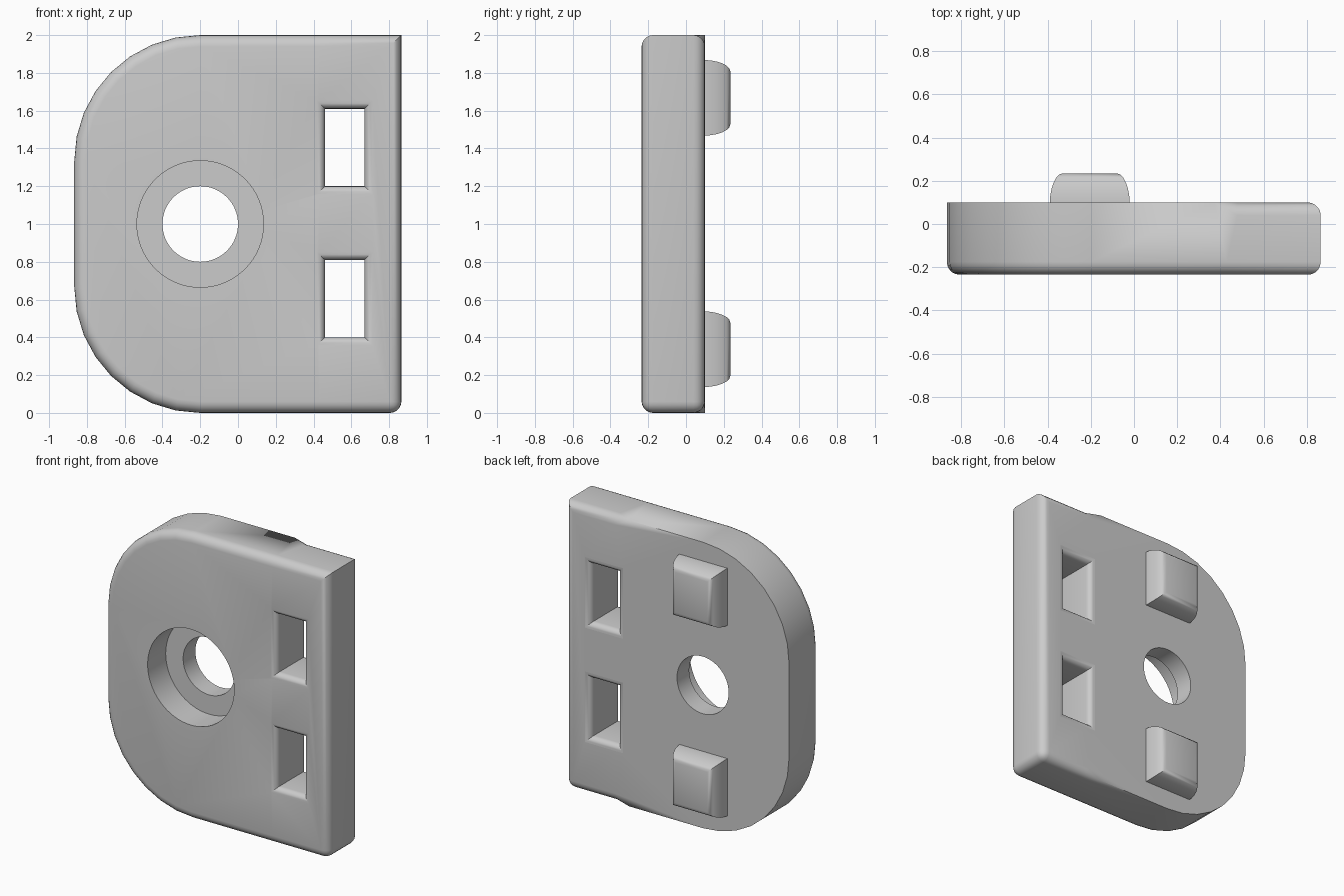
import bpy, bmesh, math

cube = bpy.data.objects.get("Cube")
if cube:
    bpy.data.objects.remove(cube)

FRONT, BACK, RIGHT = -0.235, 0.1, 0.865
RADIUS, FILLET, STEP_X = 0.667, 0.06, 0.43
BORE_X, BORE_Z = -0.2, 1.0

grey = bpy.data.materials.new("light grey")
grey.use_nodes = True
colour = (0.6, 0.6, 0.6, 1)
grey.diffuse_color = colour
grey.node_tree.nodes["Principled BSDF"].inputs["Base Color"].default_value = colour


def make_object(name, bm):
    bmesh.ops.recalc_face_normals(bm, faces=bm.faces)
    mesh = bpy.data.meshes.new(name)
    bm.to_mesh(mesh)
    bm.free()
    mesh.materials.append(grey)
    obj = bpy.data.objects.new(name, mesh)
    bpy.context.collection.objects.link(obj)
    return obj


def loft(name, rings):
    """Skin a stack of equal rings and cap both ends."""
    bm = bmesh.new()
    rows = [[bm.verts.new(p) for p in ring] for ring in rings]
    n = len(rows[0])
    for a, b in zip(rows, rows[1:]):
        for i in range(n):
            j = (i + 1) % n
            bm.faces.new((a[i], a[j], b[j], b[i]))
    bm.faces.new(rows[0])
    bm.faces.new(rows[-1])
    return make_object(name, bm)


def rect(cx, cz, hx, hz, y):
    return [(cx + sx * hx, y, cz + sz * hz)
            for sx, sz in ((-1, -1), (1, -1), (1, 1), (-1, 1))]


def circle(r, y, n=64):
    return [(BORE_X + r * math.cos(2 * math.pi * i / n), y,
             BORE_Z + r * math.sin(2 * math.pi * i / n)) for i in range(n)]


def smooth(obj, angle=30):
    bpy.ops.object.select_all(action='DESELECT')
    obj.select_set(True)
    bpy.context.view_layer.objects.active = obj
    bpy.ops.object.shade_smooth_by_angle(angle=math.radians(angle))


# Plate: D-shaped outline extruded front to back
outline = [(RIGHT, 0), (RIGHT, 2)]
for cz, start in ((2 - RADIUS, 90), (RADIUS, 180)):
    for i in range(9):
        a = math.radians(start + i * 90 / 8)
        outline.append((BORE_X + RADIUS * math.cos(a), cz + RADIUS * math.sin(a)))
bm = bmesh.new()
face = bm.faces.new([bm.verts.new((x, FRONT, z)) for x, z in outline])
ext = bmesh.ops.extrude_face_region(bm, geom=[face])
bmesh.ops.translate(bm, vec=(0, BACK - FRONT, 0),
                    verts=[g for g in ext["geom"] if isinstance(g, bmesh.types.BMVert)])
bmesh.ops.recalc_face_normals(bm, faces=bm.faces)
bmesh.ops.bisect_plane(bm, geom=bm.verts[:] + bm.edges[:] + bm.faces[:],
                       plane_co=(STEP_X, 0, 0), plane_no=(1, 0, 0))


def is_rounded(edge):
    a, b = (v.co for v in edge.verts)
    if len(edge.link_faces) == 2 and edge.calc_face_angle() < 0.5:
        return False
    if abs(a.y - b.y) > 0.1:                      # edges running front to back
        return a.x > 0.8 and a.z < 0.1
    return a.y < 0 or min(a.x, b.x) > STEP_X - 0.01


bmesh.ops.bevel(bm, geom=[e for e in bm.edges if is_rounded(e)], offset=FILLET,
                offset_type='OFFSET', segments=5, profile=0.5, affect='EDGES')
# Slant the ends of the short rear fillets
for v in bm.verts:
    edge_z = min(v.co.z, 2 - v.co.z)
    at_corner = edge_z < 0.001 and v.co.y > BACK - 0.001
    if abs(v.co.x - STEP_X) < 0.001 and v.co.y > 0 and edge_z < 0.1 and not at_corner:
        v.co.x += 0.05
plate = make_object("plate", bm)

# Cutters: two slots with flared mouths, and a counterbored hole
cutters = []
for cz in (0.605, 1.405):
    flare = 0.042
    steps = [math.radians(a) for a in range(0, 91, 18)]
    mouth = [(flare * (1 - math.sin(a)), flare * (1 - math.cos(a))) for a in steps]
    levels = [(FRONT - 0.05, flare)] + [(FRONT + d, g) for g, d in mouth]
    levels += [(BACK - d, g) for g, d in reversed(mouth)] + [(BACK + 0.05, flare)]
    cutters.append(loft("slot_cutter", [rect(0.565, cz, 0.105 + g, 0.205 + g, y)
                                        for y, g in levels]))
cutters.append(loft("bore_cutter", [circle(r, y) for r, y in (
    (0.335, FRONT - 0.05), (0.335, FRONT + 0.2), (0.2, FRONT + 0.2), (0.2, BACK + 0.05))]))

bpy.context.view_layer.objects.active = plate
for cutter in cutters:
    mod = plate.modifiers.new("cut", 'BOOLEAN')
    mod.operation, mod.solver, mod.object = 'DIFFERENCE', 'EXACT', cutter
    bpy.ops.object.modifier_apply(modifier=mod.name)
for cutter in cutters:
    bpy.data.objects.remove(cutter)
smooth(plate)

# Rear pegs: rectangular pads with curved, mitred sides
for name, cz in (("lower_peg", 0.337), ("upper_peg", 1.668)):
    rings = [rect(-0.205, cz, 0.185, 0.2, BACK - 0.02)]
    for i in range(7):
        t = i / 6
        inset = 0.06 * (1 - math.cos(t * math.pi / 2))
        y = BACK + 0.135 * math.sin(t * math.pi / 2) ** 1.1
        rings.append(rect(-0.205, cz, 0.185 - inset, 0.2 - inset, y))
    smooth(loft(name, rings))
